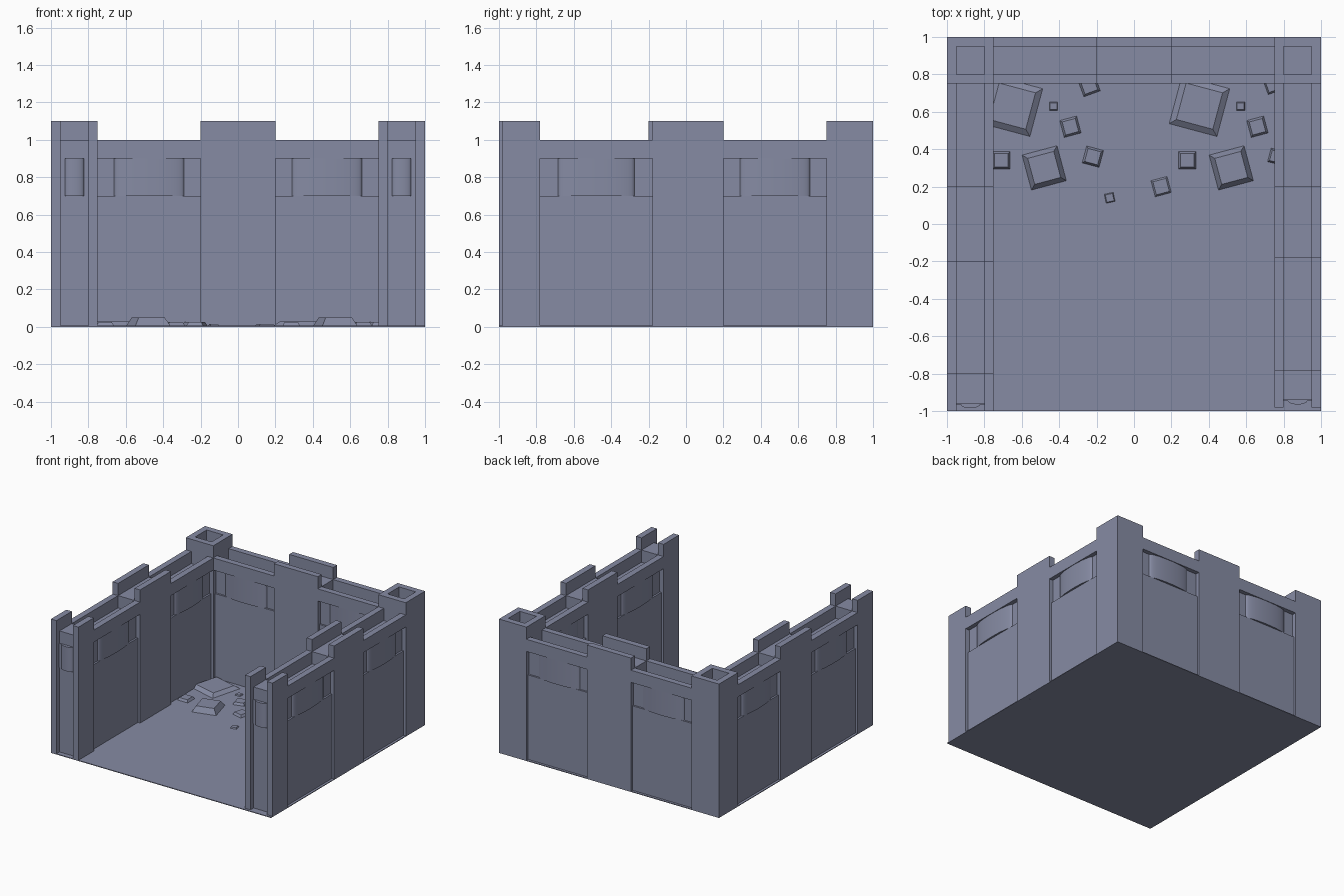
import bpy, bmesh, math
from mathutils import Matrix

if "Cube" in bpy.data.objects:
    bpy.data.objects.remove(bpy.data.objects["Cube"])

stone = bpy.data.materials.new("blue grey stone")
stone.diffuse_color = (0.24, 0.26, 0.37, 1)
stone.use_nodes = True
stone.node_tree.nodes["Principled BSDF"].inputs["Base Color"].default_value = stone.diffuse_color

# local wall coordinates: u along the wall, d depth from the outer face
SIDES = {
    "left": lambda u, d: (-1 + d, u),
    "right": lambda u, d: (1 - d, u),
    "back": lambda u, d: (u, 1 - d),
}


def prism(bm, pts, z0, z1):
    """Extrude a plan outline between two heights."""
    low = [bm.verts.new((x, y, z0)) for x, y in pts]
    high = [bm.verts.new((x, y, z1)) for x, y in pts]
    n = len(pts)
    bm.faces.new(low)
    bm.faces.new(high)
    for i in range(n):
        j = (i + 1) % n
        bm.faces.new((low[i], low[j], high[j], high[i]))


def box(bm, place, u0, u1, d0, d1, z0, z1):
    prism(bm, [place(u, d) for u, d in ((u0, d0), (u1, d0), (u1, d1), (u0, d1))], z0, z1)


def finish(bm, name, smooth=False):
    bmesh.ops.recalc_face_normals(bm, faces=bm.faces)
    me = bpy.data.meshes.new(name)
    bm.to_mesh(me)
    bm.free()
    me.materials.append(stone)
    ob = bpy.data.objects.new(name, me)
    bpy.context.collection.objects.link(ob)
    if smooth:
        bpy.context.view_layer.objects.active = ob
        ob.select_set(True)
        bpy.ops.object.shade_smooth_by_angle(angle=math.radians(35))
        ob.select_set(False)
    return ob


def bulge(a, b, base, peak, steps=16):
    """Outline of a band with flat ends and a rounded middle."""
    m, w = (a + b) / 2, (b - a) * 0.34
    pts = [(a, base), (m - w, base)]
    for i in range(1, steps):
        t = math.pi * i / steps
        pts.append((m - w * math.cos(t), base + (peak - base) * math.sin(t)))
    return pts + [(m + w, base), (b, base)]


def pier(bm, place, u0, u1, groove=0.0):
    """Tall wall section: core with a higher plate on each face."""
    box(bm, place, u0 + groove, u1, 0.05, 0.20, 0, 1.0)
    for d in (0, 0.20):
        box(bm, place, u0, u1, d, d + 0.05, 0, 1.1)


def panel(bm, bands, place, u0, u1):
    """Low section: lower core, recessed panels, curved bands and lintels."""
    box(bm, place, u0, u1, 0.05, 0.20, 0, 0.9)
    for flip in (False, True):
        def side(u, d, flip=flip):
            return place(u, 0.25 - d if flip else d)
        box(bm, side, u0, u1, 0.02, 0.05, 0, 0.7)
        box(bm, side, u0, u1, 0.0, 0.05, 0.9, 1.0)
        pts = bulge(u0, u1, 0.035, 0.004)
        pts += [(u1, 0.052), (u0, 0.052)]
        prism(bands, [side(u, d) for u, d in pts], 0.7, 0.9)


# walls: piers and panels alternate from front to back or left to right
for name, place in SIDES.items():
    wall, bands = bmesh.new(), bmesh.new()
    if name == "back":
        panel(wall, bands, place, -0.75, -0.2)
        pier(wall, place, -0.2, 0.2)
        panel(wall, bands, place, 0.2, 0.75)
    else:
        s = 0.02 if name == "right" else 0.0
        pier(wall, place, -1 + s, -0.8 + s, groove=0.04)
        panel(wall, bands, place, -0.8 + s, -0.2 + s)
        pier(wall, place, -0.2 + s, 0.2)
        panel(wall, bands, place, 0.2, 0.75)
        # curved band in the groove of the wall end
        pts = bulge(0.05, 0.20, -0.965 + s, -0.985 + s) + [(0.20, -0.95 + s), (0.05, -0.95 + s)]
        prism(bands, [place(u, d) for d, u in pts], 0.7, 0.9)
    finish(wall, name + "_wall")
    finish(bands, name + "_bands", True)

# hollow corner towers
for name in ("left", "right"):
    bm, place = bmesh.new(), SIDES[name]
    box(bm, place, 0.75, 1, 0, 0.25, 0, 1.0)
    for u0, u1, d0, d1 in ((0.75, 1, 0, 0.05), (0.75, 1, 0.20, 0.25),
                           (0.75, 0.80, 0.05, 0.20), (0.95, 1, 0.05, 0.20)):
        box(bm, place, u0, u1, d0, d1, 1.0, 1.1)
    finish(bm, name + "_tower")

# floor
bm = bmesh.new()
prism(bm, [(-1, -1), (1, -1), (1, 1), (-1, 1)], 0, 0.006)
finish(bm, "floor")

# rubble: tapered blocks (x, y, size, top height, turn in degrees)
ROCKS = [
    (-0.48, 0.30, 0.20, 0.05, 15), (0.52, 0.30, 0.20, 0.05, 15),
    (-0.65, 0.63, 0.28, 0.03, -15), (0.35, 0.63, 0.28, 0.03, -15),
    (-0.43, 0.63, 0.05, 0.015, 0), (0.57, 0.63, 0.05, 0.015, 0),
    (-0.24, 0.74, 0.10, 0.025, 20), (0.74, 0.74, 0.08, 0.025, 20),
    (-0.34, 0.52, 0.10, 0.025, 15), (0.66, 0.52, 0.10, 0.025, 15),
    (-0.22, 0.36, 0.10, 0.025, -15), (0.76, 0.36, 0.08, 0.025, -15),
    (-0.71, 0.34, 0.10, 0.025, 0), (0.285, 0.34, 0.10, 0.025, 0),
    (-0.13, 0.14, 0.055, 0.015, 12), (0.145, 0.20, 0.10, 0.015, 15),
]
bm = bmesh.new()
for x, y, size, top, turn in ROCKS:
    mat = Matrix.Translation((x, y, top / 2)) @ Matrix.Rotation(math.radians(turn), 4, "Z")
    r = size / math.sqrt(2)
    bmesh.ops.create_cone(bm, cap_ends=True, segments=4, radius1=r, radius2=r * 0.72,
                          depth=top, matrix=mat @ Matrix.Rotation(math.pi / 4, 4, "Z"))
finish(bm, "rubble")
